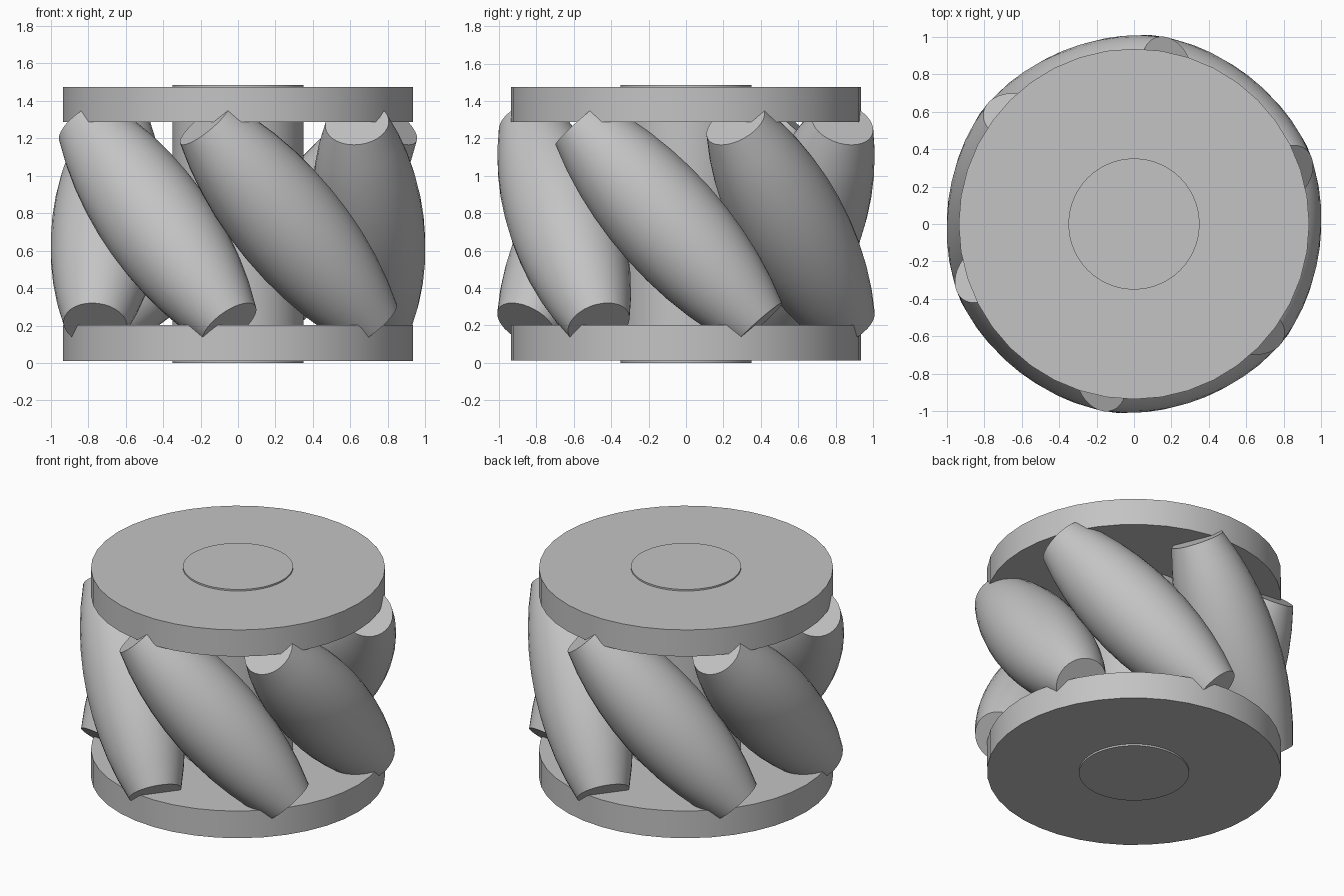
import bpy, bmesh, math
from mathutils import Vector, Matrix

cube = bpy.data.objects.get("Cube")
if cube:
    bpy.data.objects.remove(cube, do_unlink=True)

MID_Z = 0.743
ROLLERS = 6
START = math.radians(-7.5)      # angle of the first roller around the hub
TILT = math.radians(42)         # lean of each roller axis
AXIS_RADIUS = 0.705             # distance from hub axis to roller centre
HALF_LENGTH = 0.722

grey = bpy.data.materials.new("plain grey")
grey.use_nodes = True
colour = (0.55, 0.55, 0.55, 1)
grey.diffuse_color = colour
grey.node_tree.nodes["Principled BSDF"].inputs["Base Color"].default_value = colour


def lathe(name, profile, sides):
    """Closed solid of revolution around z from (radius, height) points."""
    bm = bmesh.new()
    rings = []
    for r, z in profile:
        rings.append([bm.verts.new((r * math.cos(a), r * math.sin(a), z))
                      for a in (math.tau * i / sides for i in range(sides))])
    for low, high in zip(rings, rings[1:]):
        for i in range(sides):
            j = (i + 1) % sides
            bm.faces.new((low[i], low[j], high[j], high[i]))
    bm.faces.new(rings[0][::-1])
    bm.faces.new(rings[-1])
    mesh = bpy.data.meshes.new(name)
    bm.to_mesh(mesh)
    bm.free()
    mesh.materials.append(grey)
    obj = bpy.data.objects.new(name, mesh)
    bpy.context.collection.objects.link(obj)
    bpy.ops.object.select_all(action='DESELECT')
    obj.select_set(True)
    bpy.context.view_layer.objects.active = obj
    bpy.ops.object.shade_smooth_by_angle(angle=math.radians(35))
    return obj


# Hub and the two end plates
lathe("hub", [(0.35, 0), (0.35, 1.485)], 64)
lathe("bottom_plate", [(0.936, 0.012), (0.936, 0.202)], 40)
lathe("top_plate", [(0.936, 1.287), (0.936, 1.474)], 40)

# Barrel profile that keeps each tilted roller inside the unit wheel radius
steps = 10
profile = []
for i in range(steps + 1):
    a = HALF_LENGTH * (2 * i / steps - 1)
    reach = math.sqrt(1 - (a * math.sin(TILT)) ** 2)
    profile.append((reach - AXIS_RADIUS, a))

# Tilted rollers around the hub
for k in range(ROLLERS):
    angle = START + k * math.tau / ROLLERS
    radial = Vector((math.cos(angle), math.sin(angle), 0))
    tangent = Vector((-math.sin(angle), math.cos(angle), 0))
    axis = Vector((0, 0, math.cos(TILT))) - tangent * math.sin(TILT)
    turn = Matrix((radial, axis.cross(radial), axis)).transposed().to_4x4()
    roller = lathe(f"roller_{k + 1}", profile, 32)
    roller.matrix_world = Matrix.Translation(radial * AXIS_RADIUS + Vector((0, 0, MID_Z))) @ turn
